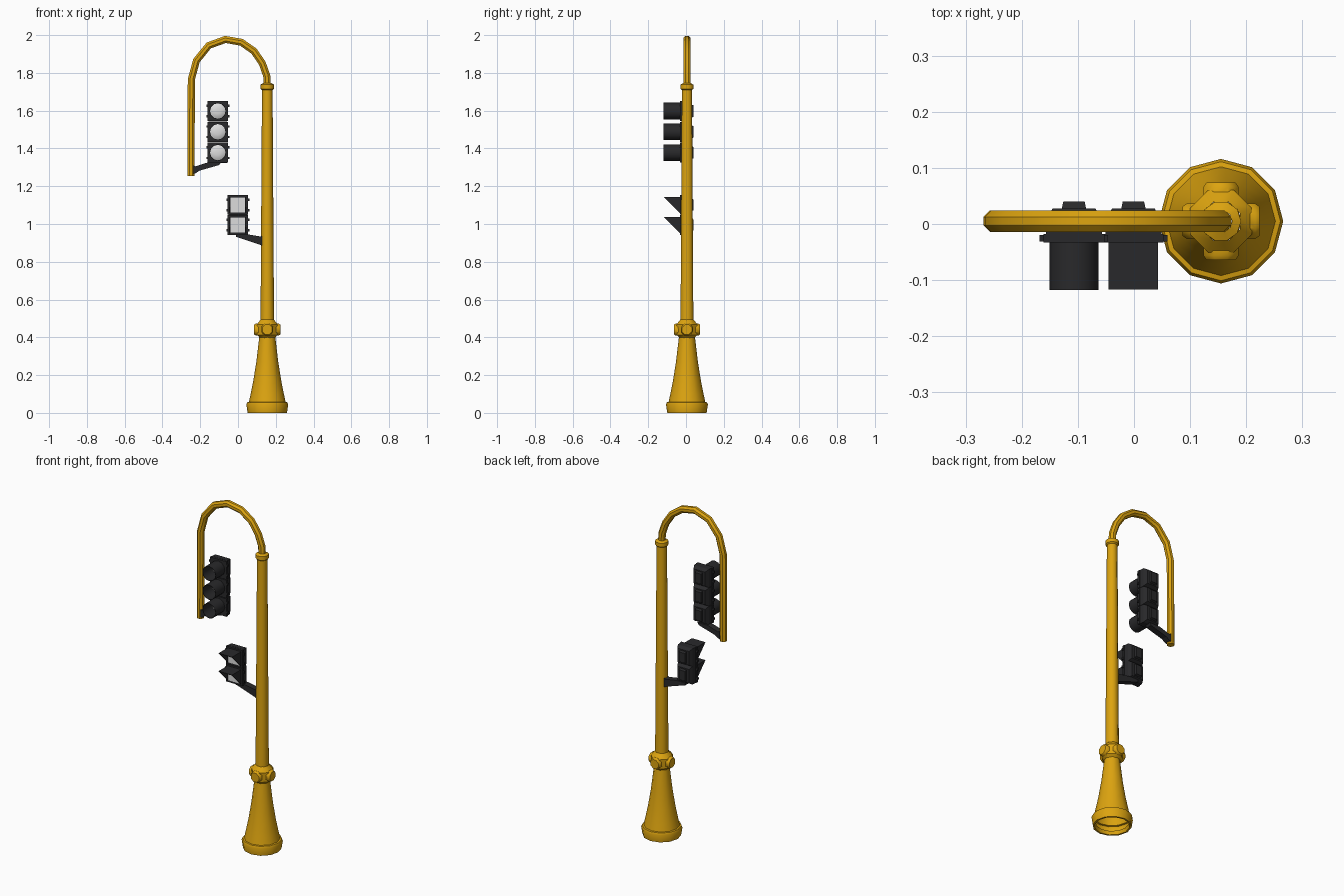
import bpy, bmesh, math
from mathutils import Vector, Matrix

if "Cube" in bpy.data.objects:
    bpy.data.objects.remove(bpy.data.objects["Cube"])

def material(name, rgb):
    m = bpy.data.materials.new(name)
    m.diffuse_color = (*rgb, 1)
    m.use_nodes = True
    m.node_tree.nodes["Principled BSDF"].inputs["Base Color"].default_value = m.diffuse_color
    return m

YELLOW = material("yellow paint", (0.72, 0.37, 0.005))
BLACK = material("black housing", (0.022, 0.022, 0.024))
LENS = material("pale lens", (0.72, 0.72, 0.72))

PX, PY = 0.155, 0.005          # pole axis
UP = Matrix.Identity(4)
FORWARD = Matrix.Rotation(math.pi / 2, 4, 'X')   # local z -> -y

def finish(name, bm, mat, smooth=True, recalc=True):
    if recalc:
        bmesh.ops.recalc_face_normals(bm, faces=bm.faces)
    me = bpy.data.meshes.new(name)
    bm.to_mesh(me)
    bm.free()
    ob = bpy.data.objects.new(name, me)
    bpy.context.collection.objects.link(ob)
    me.materials.append(mat)
    if smooth:
        bpy.ops.object.select_all(action='DESELECT')
        ob.select_set(True)
        bpy.context.view_layer.objects.active = ob
        bpy.ops.object.shade_smooth_by_angle(angle=math.radians(40))
    return ob

def lathe(name, profile, origin, mat, sides=12, rot=UP, cap0=False, cap1=False, turn=0.0):
    """Revolve (radius, height) points around the local z axis."""
    bm = bmesh.new()
    rings = []
    for r, h in profile:
        rings.append([bm.verts.new((r * math.cos(turn + 2 * math.pi * i / sides),
                                    r * math.sin(turn + 2 * math.pi * i / sides), h))
                      for i in range(sides)])
    for a, b in zip(rings, rings[1:]):
        for i in range(sides):
            j = (i + 1) % sides
            bm.faces.new((a[i], a[j], b[j], b[i]))
    if cap0:
        bm.faces.new(rings[0][::-1])
    if cap1:
        bm.faces.new(rings[-1])
    bmesh.ops.transform(bm, matrix=Matrix.Translation(origin) @ rot, verts=bm.verts)
    return finish(name, bm, mat, recalc=False)

def loft(name, sections, mat):
    """Join rectangular cross-sections (y, x0, x1, z0, z1) from front to back."""
    bm = bmesh.new()
    rings = [[bm.verts.new(p) for p in ((x0, y, z0), (x1, y, z0), (x1, y, z1), (x0, y, z1))]
             for y, x0, x1, z0, z1 in sections]
    for a, b in zip(rings, rings[1:]):
        for i in range(4):
            bm.faces.new((a[i], a[(i + 1) % 4], b[(i + 1) % 4], b[i]))
    bm.faces.new(rings[0])
    bm.faces.new(rings[-1])
    return finish(name, bm, mat, smooth=False)

def box(name, x0, x1, y0, y1, z0, z1, mat):
    return loft(name, [(y0, x0, x1, z0, z1), (y1, x0, x1, z0, z1)], mat)

def wedge(name, points, y0, y1, mat):
    """Extrude an x-z outline along y."""
    bm = bmesh.new()
    a = [bm.verts.new((x, y0, z)) for x, z in points]
    b = [bm.verts.new((x, y1, z)) for x, z in points]
    n = len(points)
    for i in range(n):
        bm.faces.new((a[i], a[(i + 1) % n], b[(i + 1) % n], b[i]))
    bm.faces.new(a)
    bm.faces.new(b)
    return finish(name, bm, mat, smooth=False)

# Flared base, open underneath, and the tapered pole
lathe("base", [(0.088, 0.02), (0.094, 0.0), (0.104, 0.0), (0.111, 0.045), (0.106, 0.056),
               (0.097, 0.058), (0.088, 0.10), (0.074, 0.17), (0.058, 0.27), (0.042, 0.405)],
      (PX, PY, 0), YELLOW)
lathe("pole", [(0.037, 0.40), (0.035, 0.60), (0.028, 1.72)], (PX, PY, 0), YELLOW, 10)

# Collar above the base, with four round bosses
lathe("collar", [(0.040, 0.395), (0.058, 0.412), (0.060, 0.468), (0.037, 0.495)],
      (PX, PY, 0), YELLOW, 8, turn=math.pi / 8)
for k in range(4):
    rot = Matrix.Rotation(k * math.pi / 2, 4, 'Z') @ FORWARD
    lathe("collar_boss", [(0.034, 0.040), (0.034, 0.061), (0.028, 0.069)], (PX, PY, 0.441),
          YELLOW, 8, rot, cap1=True, turn=math.pi / 8)

# Ring joining pole and arch
lathe("top_ring", [(0.026, 1.708), (0.036, 1.716), (0.036, 1.738), (0.020, 1.746)],
      (PX, PY, 0), YELLOW, 10)

# Arched tube
path = [(0.155, 1.735), (0.152, 1.785), (0.129, 1.85), (0.085, 1.915), (0.018, 1.962),
        (-0.067, 1.977), (-0.155, 1.945), (-0.220, 1.865), (-0.247, 1.765), (-0.249, 1.255)]
pts = [Vector((x, PY, z)) for x, z in path]
bm = bmesh.new()
rings, N, R = [], 8, 0.0205
for i, p in enumerate(pts):
    t = (pts[min(i + 1, len(pts) - 1)] - pts[max(i - 1, 0)]).normalized()
    if i in (0, len(pts) - 1):
        t = Vector((0, 0, 1 if i == 0 else -1))
    side = Vector((0, 1, 0))
    nor = side.cross(t)
    rings.append([bm.verts.new(p + R * (math.cos(a) * nor + math.sin(a) * side))
                  for a in (2 * math.pi * (k + 0.5) / N for k in range(N))])
for a, b in zip(rings, rings[1:]):
    for k in range(N):
        bm.faces.new((a[k], a[(k + 1) % N], b[(k + 1) % N], b[k]))
bm.faces.new(rings[0])
bm.faces.new(rings[-1])
finish("arch", bm, YELLOW)

def housing(name, cx, zs, half_w, half_h):
    """One door plate, tapered back and rear ridge for each signal section."""
    for z in zs:
        def sec(y, w, h):
            return (y, cx - w, cx + w, z - h, z + h)
        loft(name + "_body", [sec(-0.020, half_w - 0.004, half_h), sec(0.008, half_w - 0.006, half_h),
                              sec(0.028, half_w - 0.016, half_h - 0.012)], BLACK)
        loft(name + "_ridge", [sec(0.026, 0.022, half_h - 0.018),
                               sec(0.040, 0.019, half_h - 0.024)], BLACK)
        box(name + "_door", cx - half_w, cx + half_w, -0.033, -0.018,
            z - half_h + 0.001, z + half_h - 0.001, BLACK)
        # door latches and hinges
        for s in (-1, 1):
            for dz in (-0.028, 0.028):
                x = cx + s * (half_w + 0.002)
                box(name + "_latch", x - 0.005, x + 0.005, -0.031, -0.020,
                    z + dz - 0.006, z + dz + 0.006, BLACK)

# Three-lamp traffic signal
TX, TZ = -0.107, (1.598, 1.488, 1.378)
housing("traffic_signal", TX, TZ, 0.054, 0.054)
for z in TZ:
    lathe("round_lens", [(0.041, 0.034), (0.030, 0.040), (0.014, 0.043)], (TX, 0, z),
          LENS, 12, FORWARD, cap1=True)
    lathe("round_visor", [(0.044, 0.030), (0.044, 0.118), (0.0415, 0.118), (0.0415, 0.032)],
          (TX, 0, z), BLACK, 12, FORWARD)

# Two-panel pedestrian signal
WX, WZ = -0.001, (1.101, 0.995)
housing("walk_signal", WX, WZ, 0.054, 0.053)
for z in WZ:
    box("square_lens", WX - 0.039, WX + 0.039, -0.037, -0.032, z - 0.040, z + 0.040, LENS)
    # hood: thin roof with triangular cheeks
    box("hood_roof", WX - 0.044, WX + 0.044, -0.117, -0.032, z + 0.040, z + 0.043, BLACK)
    for s in (-1, 1):
        bm = bmesh.new()
        xs = (WX + s * 0.0405, WX + s * 0.044)
        tri = ((-0.117, z + 0.042), (-0.032, z + 0.042), (-0.032, z - 0.045))
        a, b = ([bm.verts.new((x, y, h)) for y, h in tri] for x in xs)
        for i in range(3):
            bm.faces.new((a[i], a[(i + 1) % 3], b[(i + 1) % 3], b[i]))
        bm.faces.new(a)
        bm.faces.new(b)
        finish("hood_cheek", bm, BLACK, smooth=False)

# Tapered support brackets
wedge("upper_bracket", [(-0.236, 1.265), (-0.225, 1.268), (-0.205, 1.282), (-0.10, 1.312),
                        (-0.09, 1.326), (-0.16, 1.326), (-0.225, 1.305), (-0.236, 1.312)],
      -0.014, 0.022, BLACK)
wedge("lower_bracket", [(0.130, 0.884), (0.118, 0.890), (0.040, 0.916), (-0.010, 0.932),
                        (-0.010, 0.946), (0.045, 0.946), (0.118, 0.934), (0.130, 0.938)],
      -0.014, 0.022, BLACK)
